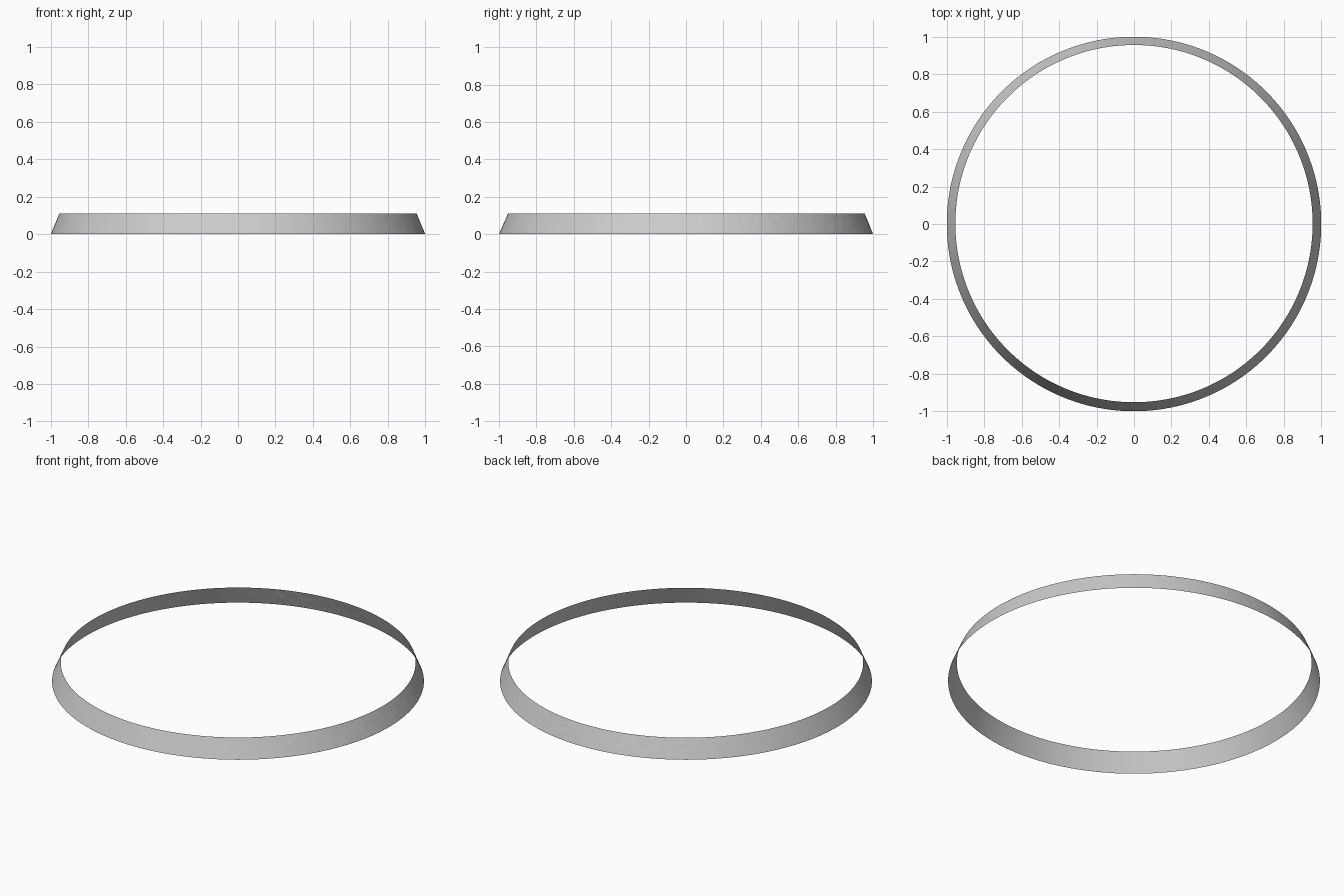
import bpy, bmesh, math
from mathutils import Vector, noise

if "Cube" in bpy.data.objects:
    bpy.data.objects.remove(bpy.data.objects["Cube"])

SIDES, ROWS = 512, 12
R_BASE, R_TOP, HEIGHT = 1.0, 0.954, 0.11

# Thin, open, tapered band with faint weathering on the outer face
bm = bmesh.new()
rings = []
for j in range(ROWS + 1):
    t = j / ROWS
    ring = []
    for i in range(SIDES):
        a = 2 * math.pi * i / SIDES
        d = Vector((math.cos(a), math.sin(a), 0))
        r = R_BASE + (R_TOP - R_BASE) * t
        p = d * r + Vector((0, 0.002 * t, HEIGHT * t))
        # the front-left stretch stays smooth, the rest is slightly pitted
        rough = min(1.0, max(0.0, 0.55 - 0.9 * d.dot(Vector((-0.6, -0.8, 0)))))
        fade = math.sin(math.pi * t)
        p += d * noise.noise(p * 28) * 0.0012 * rough * fade
        ring.append(bm.verts.new(p))
    rings.append(ring)
for lo, hi in zip(rings, rings[1:]):
    for i in range(SIDES):
        k = (i + 1) % SIDES
        bm.faces.new((lo[i], lo[k], hi[k], hi[i])).smooth = True

mesh = bpy.data.meshes.new("tapered_band")
bm.to_mesh(mesh)
bm.free()
band = bpy.data.objects.new("tapered_band", mesh)
bpy.context.collection.objects.link(band)
